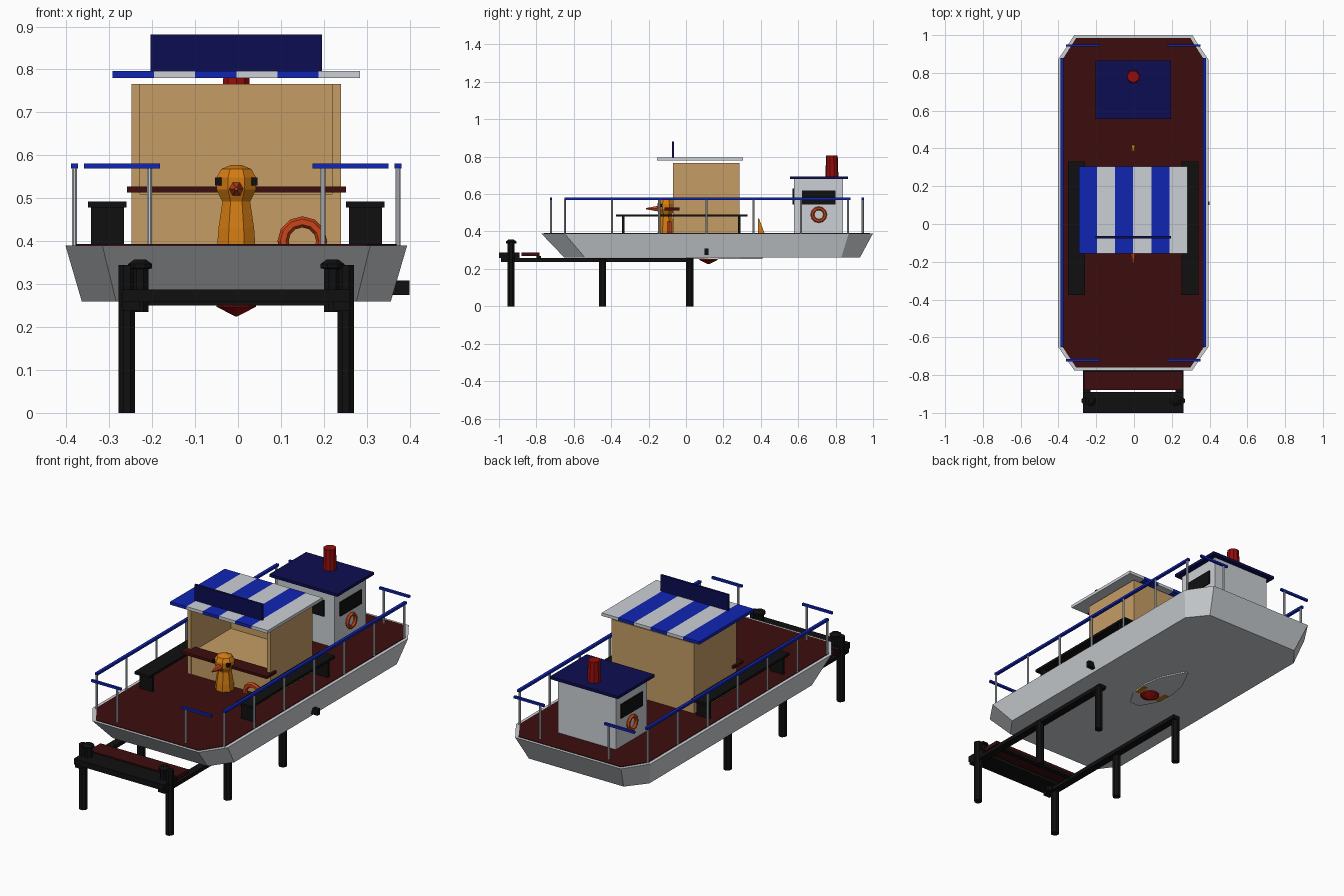
import bpy, bmesh, math
from mathutils import Vector

if "Cube" in bpy.data.objects:
    bpy.data.objects.remove(bpy.data.objects["Cube"])

CX = -0.004  # centre line of the boat


def material(name, r, g, b):
    m = bpy.data.materials.new(name)
    m.diffuse_color = (r, g, b, 1)
    m.use_nodes = True
    m.node_tree.nodes["Principled BSDF"].inputs["Base Color"].default_value = m.diffuse_color
    return m


WHITE = material("pale grey", 0.60, 0.63, 0.66)
TAN = material("tan", 0.56, 0.34, 0.13)
BLUE = material("blue", 0.005, 0.018, 0.45)
NAVY = material("navy", 0.004, 0.004, 0.085)
MAROON = material("dark red", 0.045, 0.004, 0.004)
BLACK = material("black", 0.005, 0.005, 0.005)
ORANGE = material("orange", 0.65, 0.20, 0.006)
CORAL = material("red orange", 0.58, 0.06, 0.01)
RED = material("red", 0.30, 0.004, 0.004)


def finish(name, bm, mat):
    bmesh.ops.recalc_face_normals(bm, faces=bm.faces)
    me = bpy.data.meshes.new(name)
    bm.to_mesh(me)
    bm.free()
    me.materials.append(mat)
    ob = bpy.data.objects.new(name, me)
    bpy.context.collection.objects.link(ob)
    return ob


def box(name, mat, x0, x1, y0, y1, z0, z1):
    bm = bmesh.new()
    bmesh.ops.create_cube(bm, size=1)
    for v in bm.verts:
        v.co = Vector(((x0 + x1) / 2 + CX + v.co.x * (x1 - x0),
                       (y0 + y1) / 2 + v.co.y * (y1 - y0),
                       (z0 + z1) / 2 + v.co.z * (z1 - z0)))
    return finish(name, bm, mat)


def loft(name, mat, rings):
    """Skin between equal-length rings of points and cap both ends."""
    bm = bmesh.new()
    rs = [[bm.verts.new((x + CX, y, z)) for x, y, z in r] for r in rings]
    n = len(rs[0])
    for a, b in zip(rs, rs[1:]):
        for i in range(n):
            j = (i + 1) % n
            bm.faces.new((a[i], a[j], b[j], b[i]))
    bm.faces.new(rs[0])
    bm.faces.new(rs[-1])
    return finish(name, bm, mat)


def turned(name, mat, x, y, profile, n):
    """Upright round part from (radius, z) pairs."""
    return loft(name, mat, [[(x + r * math.cos(2 * math.pi * (i + .5) / n),
                              y + r * math.sin(2 * math.pi * (i + .5) / n), z)
                             for i in range(n)] for r, z in profile])


def ring(name, x, y, z, radius, tube, axis):
    bpy.ops.mesh.primitive_torus_add(major_radius=radius, minor_radius=tube,
                                     major_segments=12, minor_segments=6,
                                     location=(x + CX, y, z),
                                     rotation=(0, math.pi / 2, 0) if axis == 'x' else (math.pi / 2, 0, 0))
    ob = bpy.context.object
    ob.name = name
    ob.data.materials.append(CORAL)


def octagon(hx, cx, y0, cy0, y1, cy1, z):
    """Rectangle with cut corners: half width, corner x, end y and corner y."""
    return [(-cx, y0, z), (cx, y0, z), (hx, cy0, z), (hx, cy1, z),
            (cx, y1, z), (-cx, y1, z), (-hx, cy1, z), (-hx, cy0, z)]


# Hull and deck
loft("hull", WHITE, [octagon(0.36, 0.28, -0.65, -0.54, 0.93, 0.83, 0.26),
                     octagon(0.398, 0.312, -0.775, -0.65, 1.0, 0.87, 0.39)])
loft("deck", MAROON, [octagon(0.38, 0.302, -0.76, -0.642, 0.985, 0.862, z) for z in (0.385, 0.393)])
box("side_fitting", BLACK, 0.36, 0.404, 0.10, 0.12, 0.275, 0.308)

# Kiosk: walls, low front, inner floor, counter
box("kiosk_back", TAN, -0.244, 0.244, 0.265, 0.285, 0.39, 0.766)
for s in (-1, 1):
    a, b = sorted((s * 0.244, s * 0.224))
    box("kiosk_side", TAN, a, b, -0.07, 0.265, 0.39, 0.766)
box("kiosk_front_base", TAN, -0.224, 0.224, -0.068, 0.265, 0.39, 0.51)
box("counter", MAROON, -0.255, 0.255, -0.115, -0.035, 0.513, 0.527)

# Striped awning and sign board
for i in range(6):
    x = -0.288 + i * 0.096
    box("awning_stripe", (BLUE, WHITE)[i % 2], x, x + 0.096, -0.155, 0.305, 0.78, 0.796)
box("sign_board", NAVY, -0.20, 0.20, -0.076, -0.064, 0.796, 0.881)

# Wheelhouse with windows, roof and funnel
box("wheelhouse", WHITE, -0.17, 0.17, 0.578, 0.84, 0.39, 0.68)
box("wheelhouse_roof", NAVY, -0.20, 0.20, 0.557, 0.865, 0.68, 0.695)
box("front_window", BLACK, -0.11, 0.11, 0.570, 0.579, 0.545, 0.63)
for s in (-1, 1):
    a, b = sorted((s * 0.169, s * 0.176))
    box("side_window", BLACK, a, b, 0.62, 0.80, 0.545, 0.62)
    ring("wheelhouse_lifebuoy", s * 0.177, 0.71, 0.49, 0.034, 0.010, 'x')
turned("funnel", RED, 0, 0.78, [(0.035, 0.69), (0.031, 0.805)], 10)

# Loose lifebuoy leaning at the kiosk
ring("deck_lifebuoy", 0.154, -0.09, 0.40, 0.045, 0.013, 'y')

# Bird figure: body, head, beak, eyes
FY = -0.107
turned("bird_body", ORANGE, 0, FY, [(0.048, 0.39), (0.045, 0.43), (0.035, 0.492)], 8)
turned("bird_head", ORANGE, 0, FY, [(0.035, 0.492), (0.050, 0.52), (0.050, 0.548),
                                    (0.038, 0.568), (0.012, 0.578)], 8)
loft("beak", CORAL, [[(r * math.cos(k * math.pi / 3), y, 0.522 + r * math.sin(k * math.pi / 3))
                      for k in range(6)] for r, y in ((0.019, FY - 0.035), (0.004, -0.213))])
for s in (-1, 1):
    box("eye", BLACK, s * 0.042 - 0.007, s * 0.042 + 0.007, -0.145, -0.125, 0.53, 0.548)

# Small orange fin on the deck
loft("deck_fin", ORANGE, [[(-0.01, 0.385, 0.39), (0.01, 0.385, 0.39), (0.01, 0.42, 0.39), (-0.01, 0.42, 0.39)],
                          [(-0.006, 0.385, 0.47), (0.006, 0.385, 0.47), (0.006, 0.39, 0.47), (-0.006, 0.39, 0.47)]])

# Benches
for s in (-1, 1):
    a, b = sorted((s * 0.256, s * 0.345))
    box("bench_seat", BLACK, a, b, -0.375, 0.33, 0.479, 0.492)
    for y in (-0.335, 0.285):
        box("bench_leg", BLACK, a + 0.006, b - 0.006, y - 0.007, y + 0.007, 0.39, 0.48)

# Railings along the sides and short rails at both ends
for s in (-1, 1):
    x = s * 0.377
    box("side_rail", BLUE, x - 0.008, x + 0.008, -0.65, 0.88, 0.569, 0.581)
    for i in range(7):
        turned("rail_post", WHITE, x, -0.648 + i * 0.2525, [(0.006, 0.39), (0.006, 0.57)], 8)
    a, b = sorted((s * 0.178, s * 0.355))
    for y in (-0.722, 0.945):
        box("end_rail", BLUE, a, b, y - 0.006, y + 0.006, 0.569, 0.581)
        turned("end_rail_post", WHITE, s * 0.202, y, [(0.006, 0.39), (0.006, 0.57)], 8)

# Jetty: piles, side beams, bollards and planks
for s in (-1, 1):
    for y, top in ((-0.935, 0.345), (-0.446, 0.25), (0.02, 0.25)):
        turned("pile", BLACK, s * 0.255, y, [(0.021, 0.0), (0.021, top)], 8)
    turned("bollard", BLACK, s * 0.224, -0.935,
           [(0.021, 0.235), (0.021, 0.335), (0.030, 0.337), (0.030, 0.347), (0.015, 0.357)], 8)
    box("side_beam", BLACK, s * 0.245 - 0.02, s * 0.245 + 0.02, -0.99, 0.04, 0.238, 0.258)
box("front_plank", BLACK, -0.265, 0.265, -1.0, -0.89, 0.258, 0.288)
box("rear_plank", MAROON, -0.26, 0.26, -0.88, -0.782, 0.268, 0.288)
box("cross_beam", BLACK, -0.245, 0.245, -0.80, -0.775, 0.25, 0.268)

# Underside plate, cone and fins
plate = [(-0.03, 0.0), (0.03, 0.0), (0.075, 0.08), (0.088, 0.18), (0.07, 0.29), (0.01, 0.41),
         (-0.01, 0.41), (-0.07, 0.29), (-0.088, 0.18), (-0.075, 0.08)]
loft("keel_plate", WHITE, [[(x, y, z) for x, y in plate] for z in (0.253, 0.262)])
turned("keel_cone", RED, 0, 0.12, [(0.05, 0.254), (0.048, 0.247), (0.003, 0.225)], 10)
for s in (-1, 1):
    box("keel_fin", ORANGE, s * 0.068 - 0.012, s * 0.068 + 0.012, 0.10, 0.17, 0.250, 0.255)
